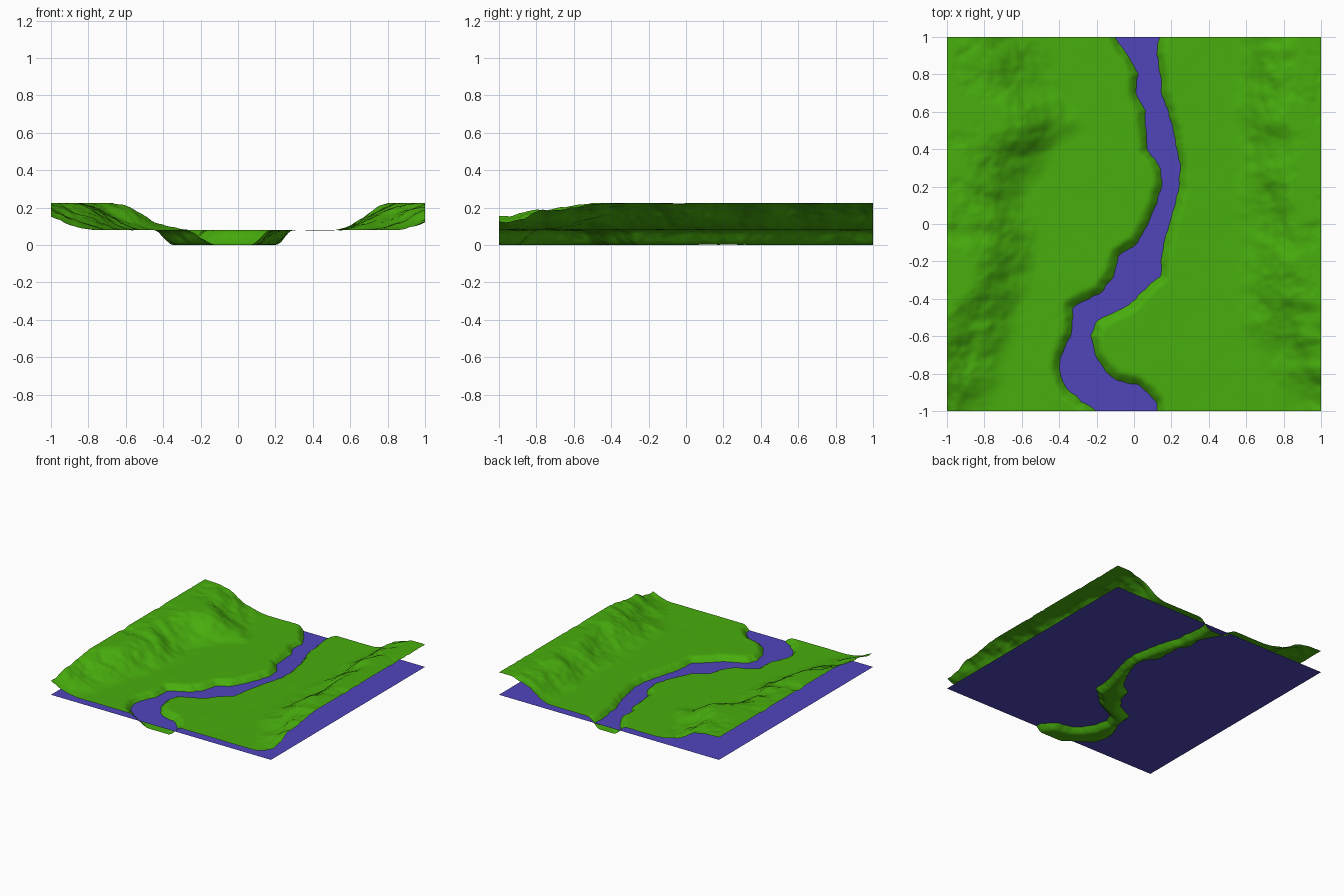
import bpy, math
from mathutils import Vector, noise

if "Cube" in bpy.data.objects:
    bpy.data.objects.remove(bpy.data.objects["Cube"])

N = 170            # grid cells per side
FLOOR, TOP, WATER = 0.08, 0.225, 0.04


def material(name, rgb):
    m = bpy.data.materials.new(name)
    m.diffuse_color = (*rgb, 1.0)
    m.use_nodes = True
    m.node_tree.nodes["Principled BSDF"].inputs["Base Color"].default_value = m.diffuse_color
    return m


def make_object(name, verts, faces, mat):
    me = bpy.data.meshes.new(name)
    me.from_pydata(verts, [], faces)
    me.materials.append(mat)
    ob = bpy.data.objects.new(name, me)
    bpy.context.collection.objects.link(ob)
    return ob


def smooth(t):
    t = max(0.0, min(1.0, t))
    return t * t * (3 - 2 * t)


def lerp_table(table, y, col):
    for a, b in zip(table, table[1:]):
        if y <= b[0]:
            t = smooth((y - a[0]) / (b[0] - a[0]))
            return a[col] + (b[col] - a[col]) * t
    return table[-1][col]


# river shorelines: (y, left x, right x)
SHORE = [(-1.2, 0.0, 0.16), (-1, -.19, .12), (-.95, -.28, .12), (-.9, -.34, .07), (-.86, -.37, .02),
         (-.84, -.38, -.09), (-.78, -.40, -.16), (-.7, -.39, -.21), (-.6, -.34, -.23),
         (-.52, -.33, -.20), (-.45, -.33, -.05), (-.41, -.27, .01), (-.37, -.18, .03),
         (-.28, -.11, .14), (-.17, -.08, .15), (-.1, .02, .165), (0, .07, .19), (.1, .12, .22),
         (.2, .15, .24), (.3, .145, .25), (.4, .07, .23), (.5, .065, .21), (.6, .06, .185),
         (.7, .01, .15), (.8, .02, .14), (.9, -.03, .12), (1, -.10, .14), (1.2, -.2, .18)]

# valley sides: (y, foot of slope x, slope width)
LEFT = [(-1, -.72, .52), (-.75, -.64, .52), (-.55, -.62, .40), (-.2, -.50, .40), (0, -.48, .42),
        (.15, -.52, .42), (.35, -.42, .44), (.55, -.28, .46), (.75, -.36, .48), (1, -.42, .5)]
RIGHT = [(-1, .72, .8), (-.75, .62, .62), (-.5, .54, .5), (-.2, .5, .42), (0, .52, .42),
         (.3, .5, .38), (.6, .5, .38), (1, .5, .42)]


def seg_dist(px, py, ax, ay, bx, by):
    dx, dy = bx - ax, by - ay
    t = max(0, min(1, ((px - ax) * dx + (py - ay) * dy) / (dx * dx + dy * dy)))
    return math.hypot(px - ax - t * dx, py - ay - t * dy)


def shore_distance(x, y):
    """Signed distance to the shoreline, negative in the river."""
    d, inside = 9.0, False
    for a, b in zip(SHORE, SHORE[1:]):
        if a[0] - .2 > y or b[0] + .2 < y:
            continue
        for c in (1, 2):
            d = min(d, seg_dist(x, y, a[c], a[0], b[c], b[0]))
        if a[0] <= y < b[0]:
            t = (y - a[0]) / (b[0] - a[0])
            inside = a[1] + (b[1] - a[1]) * t < x < a[2] + (b[2] - a[2]) * t
    return -d if inside else d


def fbm(x, y, f, seed, octaves=4):
    return noise.fractal(Vector((x * f, y * f, seed)), 0.9, 2.0, octaves)


def height(x, y):
    # hills, with eroded, wandering edges
    table, s = (LEFT, -1) if x < 0 else (RIGHT, 1)
    foot, width = lerp_table(table, y, 1), lerp_table(table, y, 2)
    t = (x - foot) * s / width + 0.13 * fbm(x, y, 3.2, 4.7)
    hill = smooth(t)
    z = FLOOR + (TOP - FLOOR) * hill
    z += 0.014 * fbm(x, y, 6.0, 9.1) * min(1, hill * 2) + 0.0015 * fbm(x, y, 5.0, 2.3)
    # river bed cut through the valley floor
    if -.65 < x < .5:
        d = shore_distance(x, y) + 0.008 * fbm(x, y, 16, 1.5, 3)
        z *= smooth((d + .055) / .11)
    return max(0.0, min(TOP, z))


# terrain sheet
verts = []
for j in range(N + 1):
    for i in range(N + 1):
        x, y = -1 + 2 * i / N, -1 + 2 * j / N
        verts.append((x, y, height(x, y)))
faces = [(j * (N + 1) + i, j * (N + 1) + i + 1, (j + 1) * (N + 1) + i + 1, (j + 1) * (N + 1) + i)
         for j in range(N) for i in range(N)]
terrain = make_object("valley_terrain", verts, faces, material("grass_green", (.065, .42, .004)))
terrain.data.polygons.foreach_set("use_smooth", [True] * len(faces))

# water sheet
make_object("river_water", [(-1, -1, WATER), (1, -1, WATER), (1, 1, WATER), (-1, 1, WATER)],
            [(0, 1, 2, 3)], material("water_blue", (.08, .06, .5)))
